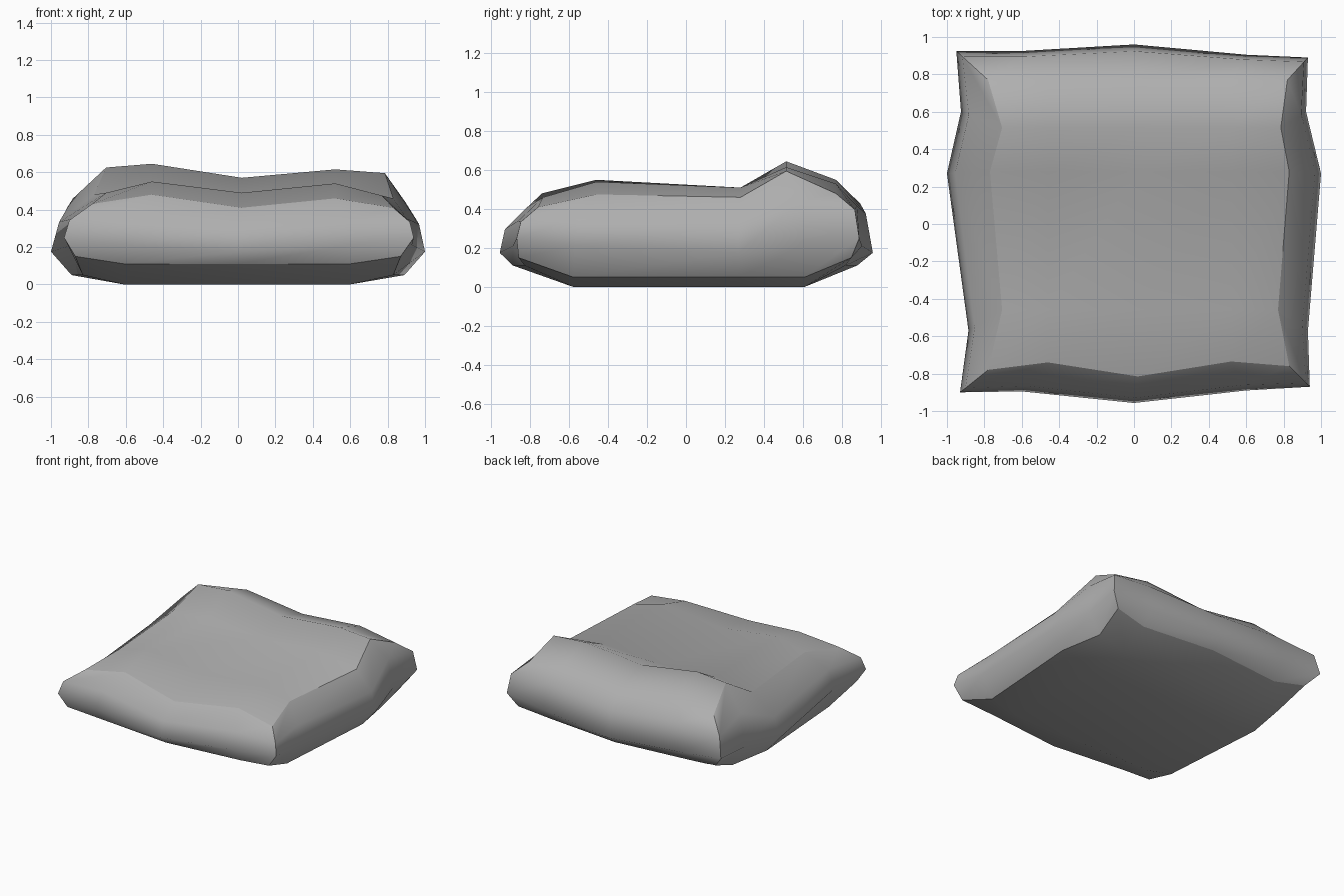
import bpy, bmesh
from mathutils import Vector

if "Cube" in bpy.data.objects:
    bpy.data.objects.remove(bpy.data.objects["Cube"])

# top panel: 5 x 5 control points, front row first
TOP_X = [-0.74, -0.46, 0.02, 0.52, 0.81]
TOP_Y = [-0.77, -0.46, 0.28, 0.515, 0.77]
TOP_Z = [[.43, .48, .41, .46, .41],
         [.49, .55, .49, .54, .475],
         [.48, .51, .485, .51, .46],
         [.625, .645, .57, .615, .595],
         [.49, .55, .49, .53, .48]]
FRONT_DY = [-.01, .03, -.045, .035, .01]
LEFT_DX = [-.04, .035, -.03, .035, -.04]
RIGHT_DX = [.02, -.04, .02, -.025, .01]

# widest outline, seen from above
FRONT = [-.90, -.895, -.957, -.89, -.87]
BACK = [.925, .925, .96, .905, .89]
LEFT = [-.93, -.885, -1.0, -.925, -.95]
RIGHT = [.94, .93, 1.0, .92, .93]
ALONG_X = [0, -.6, 0, .6, 0]
ALONG_Y = [0, -.57, .27, .6, 0]
MID_Z = [.25, .21, .175, .21, .25]


def top(i, j):
    x = TOP_X[i] + (LEFT_DX[j] if i == 0 else RIGHT_DX[j] if i == 4 else 0)
    y = TOP_Y[j] + (FRONT_DY[i] if j == 0 else 0)
    return Vector((x, y, TOP_Z[j][i]))


def middle(i, j):
    x = LEFT[j] if i == 0 else RIGHT[j] if i == 4 else ALONG_X[i]
    y = FRONT[i] if j == 0 else BACK[i] if j == 4 else ALONG_Y[j]
    return Vector((x, y, MID_Z[i] if j in (0, 4) else MID_Z[j]))


def shoulder(i, j):
    t, m = top(i, j), middle(i, j)
    p = m.lerp(t, 0.19)
    p.z = m.z + (t.z - m.z) * (.52, .54, .52, .6, .64)[j]
    return p


def bottom(i, j):
    on_side, on_end = i in (0, 4), j in (0, 4)
    bulge = (.87, .83, .89, .83, .86)
    x = (-bulge[j], -.61, 0, .6, bulge[j])[i]
    y = (-bulge[i], -.58, .27, .61, bulge[i] - .01)[j]
    z = .15 if on_side and on_end else .05 if on_side else .11 if on_end else 0
    return Vector((x, y, z))


bm = bmesh.new()
loop = ([(i, 0) for i in range(5)] + [(4, j) for j in range(1, 5)]
        + [(i, 4) for i in (3, 2, 1, 0)] + [(0, j) for j in (3, 2, 1)])
grid = [(i, j) for j in range(5) for i in range(5)]
layers = [{k: bm.verts.new(f(*k)) for k in cells} for f, cells in
          ((bottom, grid), (middle, loop), (shoulder, loop), (top, grid))]

# top and bottom panels
for layer in (layers[0], layers[3]):
    for i in range(4):
        for j in range(4):
            bm.faces.new([layer[k] for k in
                          ((i, j), (i + 1, j), (i + 1, j + 1), (i, j + 1))])

# bulging side walls
for low, high in zip(layers, layers[1:]):
    for a, b in zip(loop, loop[1:] + loop[:1]):
        bm.faces.new((low[a], low[b], high[b], high[a]))

# smooth surface with creased seams: panel borders (not the top back) and corners
for face in bm.faces:
    face.smooth = True
for a, b in zip(loop, loop[1:] + loop[:1]):
    bm.edges.get((layers[0][a], layers[0][b])).smooth = False
    bm.edges.get((layers[3][a], layers[3][b])).smooth = a[1] == b[1] == 4
for corner in ((0, 0), (4, 0), (4, 4), (0, 4)):
    for low, high in zip(layers, layers[1:]):
        bm.edges.get((low[corner], high[corner])).smooth = False

bmesh.ops.recalc_face_normals(bm, faces=bm.faces[:])
mesh = bpy.data.meshes.new("cushion")
bm.to_mesh(mesh)
bm.free()
cushion = bpy.data.objects.new("cushion", mesh)
bpy.context.collection.objects.link(cushion)

# darker grey cloth
cloth = bpy.data.materials.new("grey_cloth")
cloth.diffuse_color = (0.43, 0.43, 0.43, 1)
cloth.use_nodes = True
cloth.node_tree.nodes["Principled BSDF"].inputs["Base Color"].default_value = cloth.diffuse_color
mesh.materials.append(cloth)
